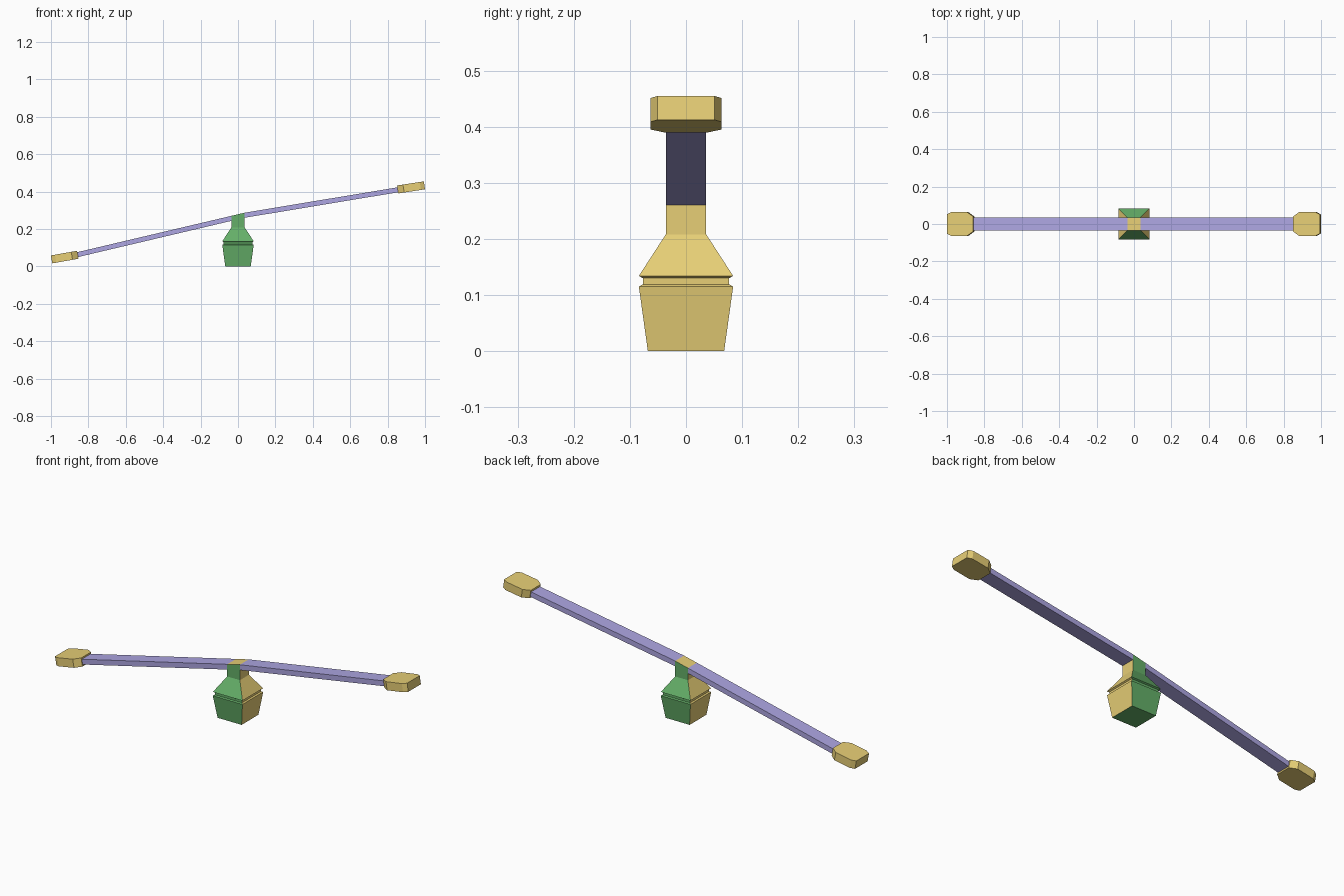
import bpy
from mathutils import Vector

if "Cube" in bpy.data.objects:
    bpy.data.objects.remove(bpy.data.objects["Cube"])


def material(name, rgb):
    m = bpy.data.materials.new(name)
    m.diffuse_color = (*rgb, 1)
    m.use_nodes = True
    m.node_tree.nodes["Principled BSDF"].inputs["Base Color"].default_value = m.diffuse_color
    return m


GREEN = material("green", (0.13, 0.43, 0.14))
YELLOW = material("yellow", (0.80, 0.62, 0.18))
PURPLE = material("purple", (0.42, 0.38, 0.76))


def loft(name, rings, mats, pick=lambda normal: 0):
    """Skin a stack of equal-length rings, cap both ends, colour by face normal."""
    n = len(rings[0])
    verts = [p for r in rings for p in r]
    faces = [tuple(range(n))[::-1], tuple(range(len(verts) - n, len(verts)))]
    for k in range(len(rings) - 1):
        for i in range(n):
            a, b = k * n + i, k * n + (i + 1) % n
            faces.append((a, b, b + n, a + n))
    me = bpy.data.meshes.new(name)
    me.from_pydata(verts, [], faces)
    for m in mats:
        me.materials.append(m)
    for p in me.polygons:
        p.material_index = pick(p.normal)
    ob = bpy.data.objects.new(name, me)
    bpy.context.collection.objects.link(ob)
    return ob


# Pivot base: square profile with a groove, neck top slanted to meet the boards
def square(h, zl, zr):
    return [(-h, -h, zl), (h, -h, zr), (h, h, zr), (-h, h, zl)]


profile = [(0.068, 0), (0.084, 0.115), (0.077, 0.119), (0.077, 0.130),
           (0.084, 0.134), (0.036, 0.208)]
rings = [square(h, z, z) for h, z in profile] + [square(0.036, 0.270, 0.287)]
# left and right sides are yellow, everything else green
loft("pivot_base", rings, [GREEN, YELLOW],
     lambda n: 1 if abs(n.x) > abs(n.y) + 0.01 else 0)


# Boards: flat bars from the neck out to each seat
def board(name, x0, z0, x1, z1, half=0.036, thick=0.027):
    ends = []
    for x, z in sorted([(x0, z0), (x1, z1)]):
        ends.append([(x, -half, z), (x, half, z),
                     (x, half, z + thick), (x, -half, z + thick)])
    loft(name, ends, [PURPLE])


board("left_board", -0.036, 0.243, -0.88, 0.044)
board("right_board", 0.036, 0.260, 0.88, 0.400)


# Seats: tilted pads with clipped corners, (distance from inner end, half width)
def seat(name, inner, outer, thick=0.043):
    inner, outer = Vector((inner[0], 0, inner[1])), Vector((outer[0], 0, outer[1]))
    along = (outer - inner).normalized()
    side = Vector((0, 1, 0))
    up = along.cross(side)
    if up.z < 0:
        up, side = -up, -side
    length = (outer - inner).length
    half = [(0, 0.040), (0.032, 0.063), (length - 0.022, 0.063), (length, 0.051)]
    outline = [(u, -w) for u, w in half] + [(u, w) for u, w in reversed(half)]
    low = [inner + along * u + side * w for u, w in outline]
    loft(name, [low, [p + up * thick for p in low]], [YELLOW])


seat("left_seat", (-0.853, 0.041), (-0.993, 0.016))
seat("right_seat", (0.857, 0.390), (1.0, 0.412))
